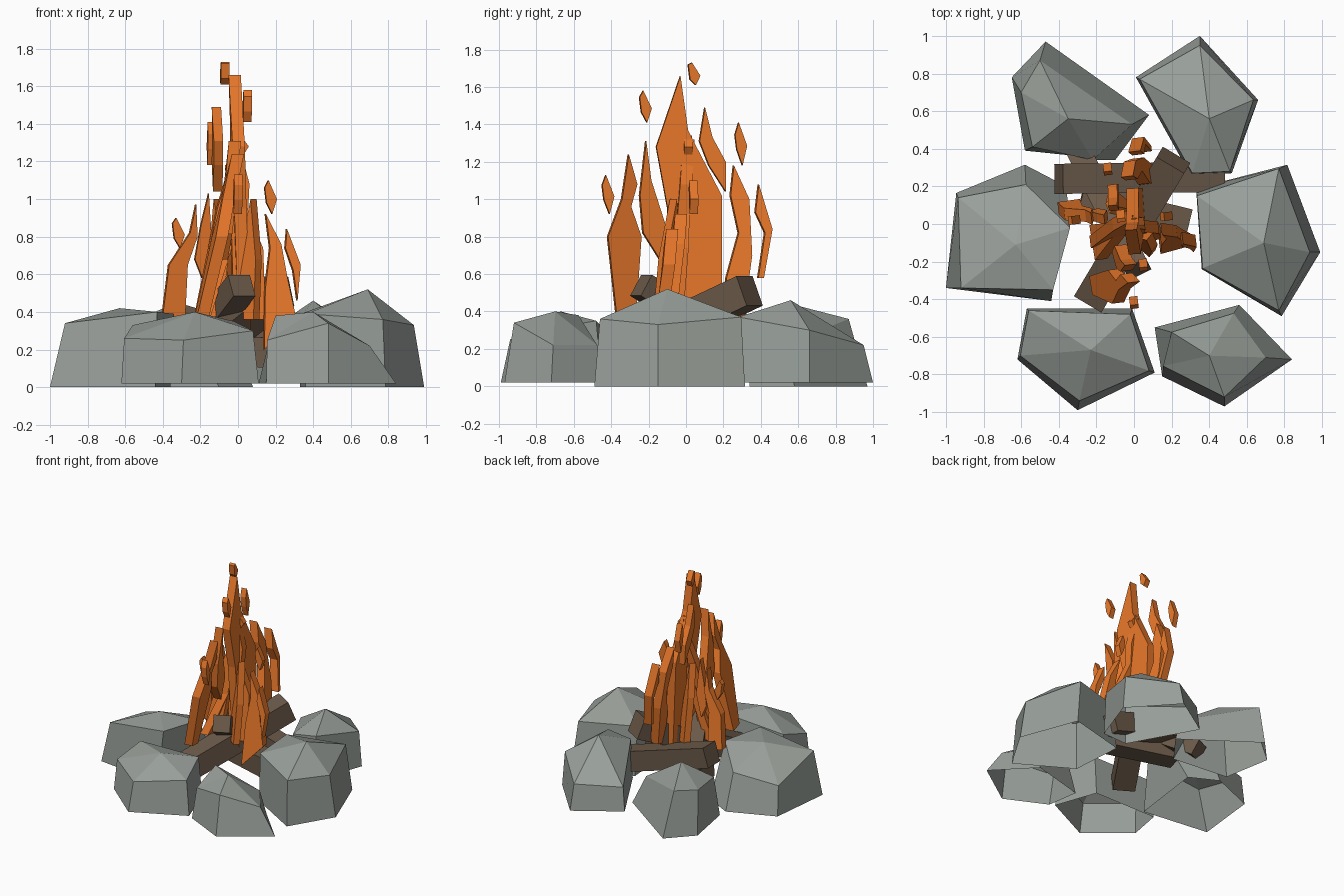
import bpy
import bmesh
from mathutils import Matrix, Vector

default = bpy.data.objects.get("Cube")
if default:
    bpy.data.objects.remove(default, do_unlink=True)


def make_material(name, red, green, blue):
    mat = bpy.data.materials.new(name)
    mat.use_nodes = True
    colour = (red, green, blue, 1)
    mat.diffuse_color = colour
    mat.node_tree.nodes["Principled BSDF"].inputs["Base Color"].default_value = colour
    return mat


STONE = make_material("grey stone", .315, .345, .32)
WOOD = make_material("brown wood", .145, .1, .066)
FIRE = make_material("orange fire", .82, .19, .024)


def finish(name, bm, material):
    """Turn a bmesh into a flat shaded object of one colour."""
    bmesh.ops.recalc_face_normals(bm, faces=bm.faces[:])
    mesh = bpy.data.meshes.new(name)
    bm.to_mesh(mesh)
    bm.free()
    mesh.materials.append(material)
    obj = bpy.data.objects.new(name, mesh)
    bpy.context.collection.objects.link(obj)
    return obj


def bridge(bm, lower, upper):
    """Join two closed rings of vertices with quads."""
    count = len(lower)
    for i in range(count):
        j = (i + 1) % count
        bm.faces.new((lower[i], lower[j], upper[j], upper[i]))


def rock(name, footprint, rim, apex, ground=0):
    """Hollow shell: a five sided wall under a shallow pointed cap."""
    bm = bmesh.new()
    base = [bm.verts.new((x, y, ground)) for x, y in footprint]
    edge = [bm.verts.new(point) for point in rim]
    top = bm.verts.new(apex)
    bridge(bm, base, edge)
    for i in range(len(edge)):
        bm.faces.new((edge[i], edge[(i + 1) % len(edge)], top))
    return finish(name, bm, STONE)


def log(name, start, end, size=.16):
    """Square beam between two points."""
    start, end = Vector(start), Vector(end)
    along = end - start
    bm = bmesh.new()
    bmesh.ops.create_cube(bm, size=1)
    bmesh.ops.scale(bm, vec=(size, size, along.length), verts=bm.verts[:])
    obj = finish(name, bm, WOOD)
    obj.rotation_mode = "QUATERNION"
    obj.rotation_quaternion = along.to_track_quat("Z", "Y")
    obj.location = (start + end) / 2
    return obj


def flame(name, plane, outline, foot, tip, thick=.065, turn=.12):
    """Slab cut to an outline, leaning sideways from foot to tip, turned a little.
    The plane letter is the horizontal direction the outline spans."""
    low = min(z for _, z in outline)
    high = max(z for _, z in outline)
    bm = bmesh.new()
    rings = []
    for side in (-thick / 2, thick / 2):
        ring = []
        for u, z in outline:
            lean = foot + (tip - foot) * (z - low) / (high - low) + side
            ring.append(bm.verts.new((u, lean, z) if plane == "x" else (lean, u, z)))
        bm.faces.new(ring)
        rings.append(ring)
    bridge(bm, *rings)
    centre = sum((v.co for v in bm.verts), Vector()) / len(bm.verts)
    bmesh.ops.rotate(bm, cent=centre, matrix=Matrix.Rotation(turn, 3, "Z"), verts=bm.verts[:])
    return finish(name, bm, FIRE)


def ember(name, plane, u, offset, low, high):
    """Small floating kinked flake."""
    mid = (low + high) / 2
    outline = [(u + .01, low), (u + .035, mid - .01), (u - .01, high),
               (u - .03, mid + .05), (u - .02, mid - .03)]
    return flame(name, plane, outline, offset, offset, .045)


# Ring of stones
rock("west_rock", [(-1, -.34), (-.945, .165), (-.58, .315), (-.36, .2), (-.44, -.41)],
     [(-.92, -.34, .34), (-.935, .14, .24), (-.575, .21, .28), (-.34, -.02, .39),
      (-.43, -.35, .4)], (-.63, -.11, .42))
rock("south_west_rock", [(-.62, -.72), (-.57, -.45), (-.01, -.45), (.11, -.79), (-.3, -.99)],
     [(-.605, -.7, .26), (-.56, -.46, .33), (-.02, -.48, .35), (.08, -.78, .3),
      (-.29, -.94, .25)], (-.23, -.67, .4), .02)
rock("south_east_rock", [(.11, -.55), (.56, -.43), (.84, -.72), (.48, -.97), (.15, -.81)],
     [(.2, -.575, .38), (.53, -.475, .22), (.7, -.71, .22), (.48, -.92, .34),
      (.155, -.755, .25)], (.4, -.7, .4), .02)
rock("east_rock", [(.33, .19), (.815, .315), (.99, -.15), (.785, -.49), (.36, -.24)],
     [(.335, .15, .39), (.77, .295, .37), (.935, -.15, .33), (.77, -.46, .36),
      (.365, -.235, .39)], (.69, -.1, .52))
rock("north_east_rock", [(.01, .78), (.35, 1), (.66, .66), (.52, .27), (.3, .26)],
     [(.03, .77, .21), (.35, .95, .22), (.635, .66, .3), (.51, .28, .37),
      (.31, .27, .34)], (.4, .56, .46), .02)
rock("north_west_rock", [(-.47, .97), (.08, .58), (-.1, .34), (-.58, .39), (-.65, .78)],
     [(-.5, .87, .36), (-.01, .53, .22), (-.22, .34, .23), (-.54, .41, .31),
      (-.6, .7, .33)], (-.35, .56, .44))

# Stacked logs
log("back_log", (-.4, .24, .39), (.46, .25, .13))
log("long_log", (-.23, -.4, .16), (.21, .34, .51), .17)
log("front_raised_log", (-.3, .4, .12), (.02, -.24, .54), .13)
log("cross_log", (.29, .0, .18), (-.28, .14, .2))

# Large flames spanning front to back
flame("main_flame", "y", [(-.08, .3), (.19, .3), (.19, 1.02), (.06, 1.27), (.01, 1.37),
                          (-.03, 1.66), (-.16, 1.28), (-.1, .95)], .03, -.02, turn=.06)
flame("front_flame", "y", [(-.36, .36), (-.26, .34), (-.24, .8), (-.3, .96), (-.27, 1.08),
                           (-.32, 1.24), (-.35, 1), (-.42, .8)], -.2, .0)
flame("inner_front_flame", "y", [(-.18, .38), (.01, .36), (.01, .7), (.02, .93),
                                 (-.06, .72)], -.2, .0)
flame("back_flame", "y", [(.2, .35), (.3, .38), (.35, .7), (.34, 1), (.26, 1.18),
                          (.24, 1.02), (.28, .82), (.21, .58)], .08, -.04)
flame("outer_back_flame", "y", [(.38, .58), (.41, .58), (.46, .84), (.39, 1.08),
                                (.37, .93), (.42, .82)], .06, .0)
flame("front_tongue", "y", [(-.14, .68), (-.11, .86), (-.19, 1.1), (-.22, 1.31),
                            (-.25, 1.02), (-.23, .82)], -.08, -.02)
flame("back_tongue", "y", [(.21, 1.04), (.21, 1.2), (.14, 1.33), (.1, 1.49),
                           (.07, 1.31), (.12, 1.18)], -.1, -.12, .05)

# Flames spanning side to side
flame("right_flame", "x", [(-.4, .38), (-.28, .36), (-.27, .65), (-.22, .8), (-.23, .97),
                           (-.26, .82), (-.37, .65)], .1, .02)
flame("right_tongue", "x", [(-.19, .58), (-.14, .76), (-.16, 1.03), (-.2, .86),
                            (-.23, .68)], .06, .02, .05)
flame("inner_right_flame", "x", [(-.24, .36), (-.1, .36), (-.04, .8), (-.03, 1.2),
                                 (-.11, .95)], -.08, .03)
flame("inner_left_flame", "x", [(-.03, .36), (.14, .36), (.13, .74), (.05, .92), (.06, 1.08),
                                (.0, 1.32), (-.04, .9)], -.06, .02)
flame("left_flame", "x", [(.13, .2), (.3, .38), (.26, .58), (.23, .76), (.15, .92),
                          (.17, .74), (.14, .52)], -.12, -.02)
flame("outer_left_flame", "x", [(.31, .46), (.33, .65), (.26, .84), (.25, .74), (.29, .62)],
      -.12, -.07)

# Slanting blades filling the corners between the large flames
for name, x, y, turn in (("front_corner_blade", .06, -.12, -.7),
                         ("back_corner_blade", -.09, .13, -.7)):
    flame(name, "x", [(x - .07, .36), (x + .07, .36), (x + .06, .68), (x, 1), (x - .05, .74)],
          y, y / 2, .05, turn)

# Floating embers
ember("top_ember", "y", .04, -.07, 1.61, 1.73)
ember("high_front_ember", "y", -.22, .05, 1.41, 1.58)
ember("low_front_ember", "y", -.42, .0, .92, 1.13)
ember("back_ember", "y", .29, -.14, 1.18, 1.41)
ember("left_ember", "x", .17, .04, .92, 1.1)
ember("right_ember", "x", -.32, .02, .74, .9)
ember("middle_ember", "x", .02, .01, 1.24, 1.34)
